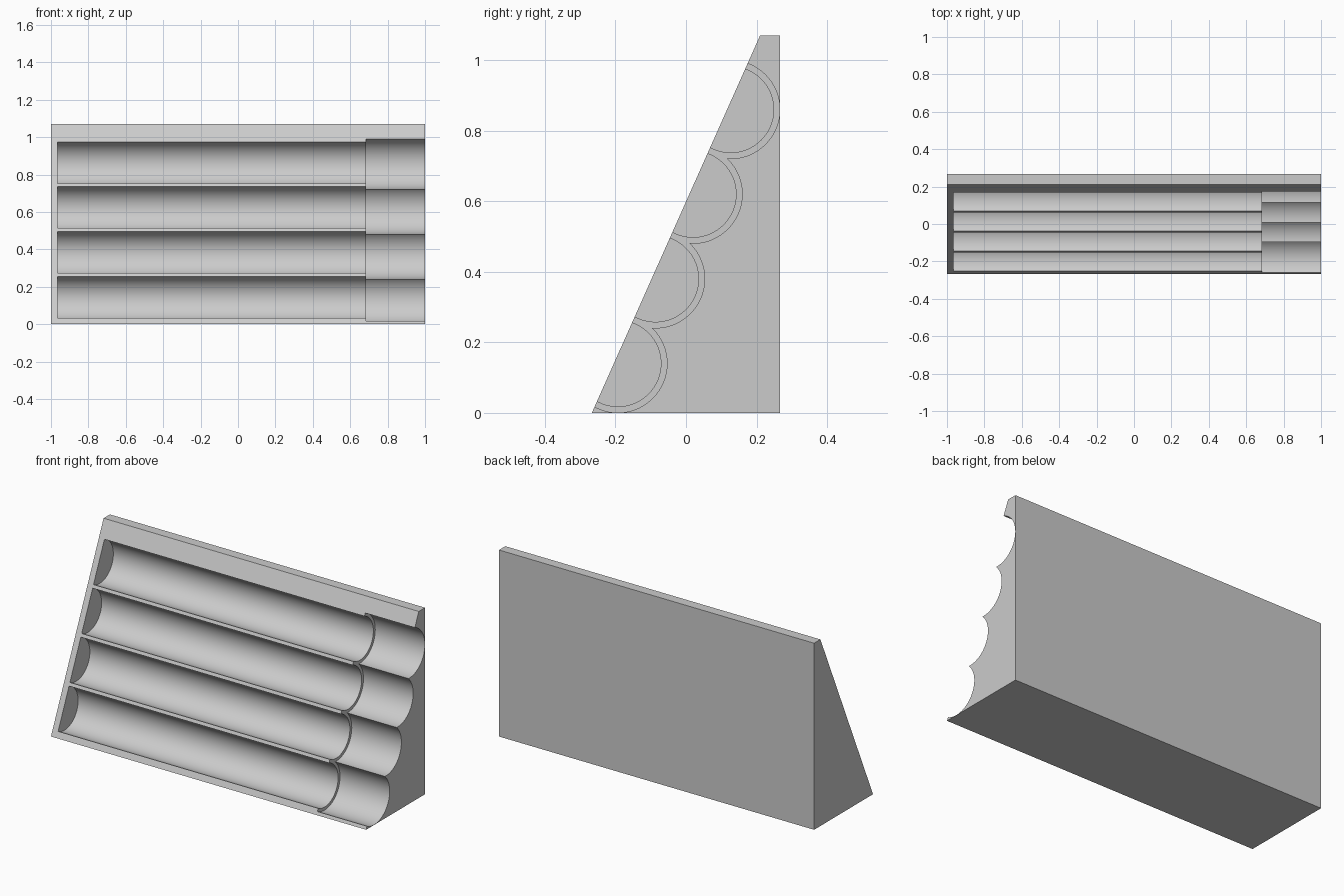
import bpy, bmesh, math
from mathutils import Matrix

default = bpy.data.objects.get("Cube")
if default:
    bpy.data.objects.remove(default, do_unlink=True)

grey = bpy.data.materials.new("light_grey")
grey.use_nodes = True
colour = (0.6, 0.6, 0.6, 1)
grey.diffuse_color = colour
grey.node_tree.nodes["Principled BSDF"].inputs["Base Color"].default_value = colour


def add_object(name, bm):
    bmesh.ops.recalc_face_normals(bm, faces=bm.faces)
    mesh = bpy.data.meshes.new(name)
    bm.to_mesh(mesh)
    bm.free()
    mesh.materials.append(grey)
    obj = bpy.data.objects.new(name, mesh)
    bpy.context.collection.objects.link(obj)
    return obj


def cutter(name, x0, x1, y, z, radius):
    """Cylinder lying along x."""
    bm = bmesh.new()
    place = Matrix.Translation(((x0 + x1) / 2, y, z)) @ Matrix.Rotation(math.pi / 2, 4, 'Y')
    bmesh.ops.create_cone(bm, cap_ends=True, segments=96, radius1=radius,
                          radius2=radius, depth=x1 - x0, matrix=place)
    obj = add_object(name, bm)
    obj.hide_render = True
    return obj


# Wedge body: side profile extruded along x
bm = bmesh.new()
profile = [(-0.267, 0), (0.267, 0), (0.267, 1.07), (0.21, 1.07)]
face = bm.faces.new([bm.verts.new((-1, y, z)) for y, z in profile])
side = bmesh.ops.extrude_face_region(bm, geom=[face])
verts = [v for v in side["geom"] if isinstance(v, bmesh.types.BMVert)]
bmesh.ops.translate(bm, vec=(2, 0, 0), verts=verts)
rack = add_object("sloped_rack", bm)

# Four stepped round grooves, wider at the open end
cutters = []
for i in range(4):
    y, z = -0.193 + 0.1065 * i, 0.14 + 0.24 * i
    cutters.append(cutter("narrow_groove_cutter", -0.965, 0.75, y, z, 0.122))
    cutters.append(cutter("wide_groove_cutter", 0.685, 1.1, y, z, 0.1393))

bpy.context.view_layer.objects.active = rack
rack.select_set(True)
for c in cutters:
    mod = rack.modifiers.new("groove", 'BOOLEAN')
    mod.operation = 'DIFFERENCE'
    mod.solver = 'EXACT'
    mod.object = c
    bpy.ops.object.modifier_apply(modifier=mod.name)
for c in cutters:
    bpy.data.objects.remove(c, do_unlink=True)

# Smooth groove walls, crisp edges
bpy.ops.object.shade_smooth_by_angle(angle=math.radians(30))
